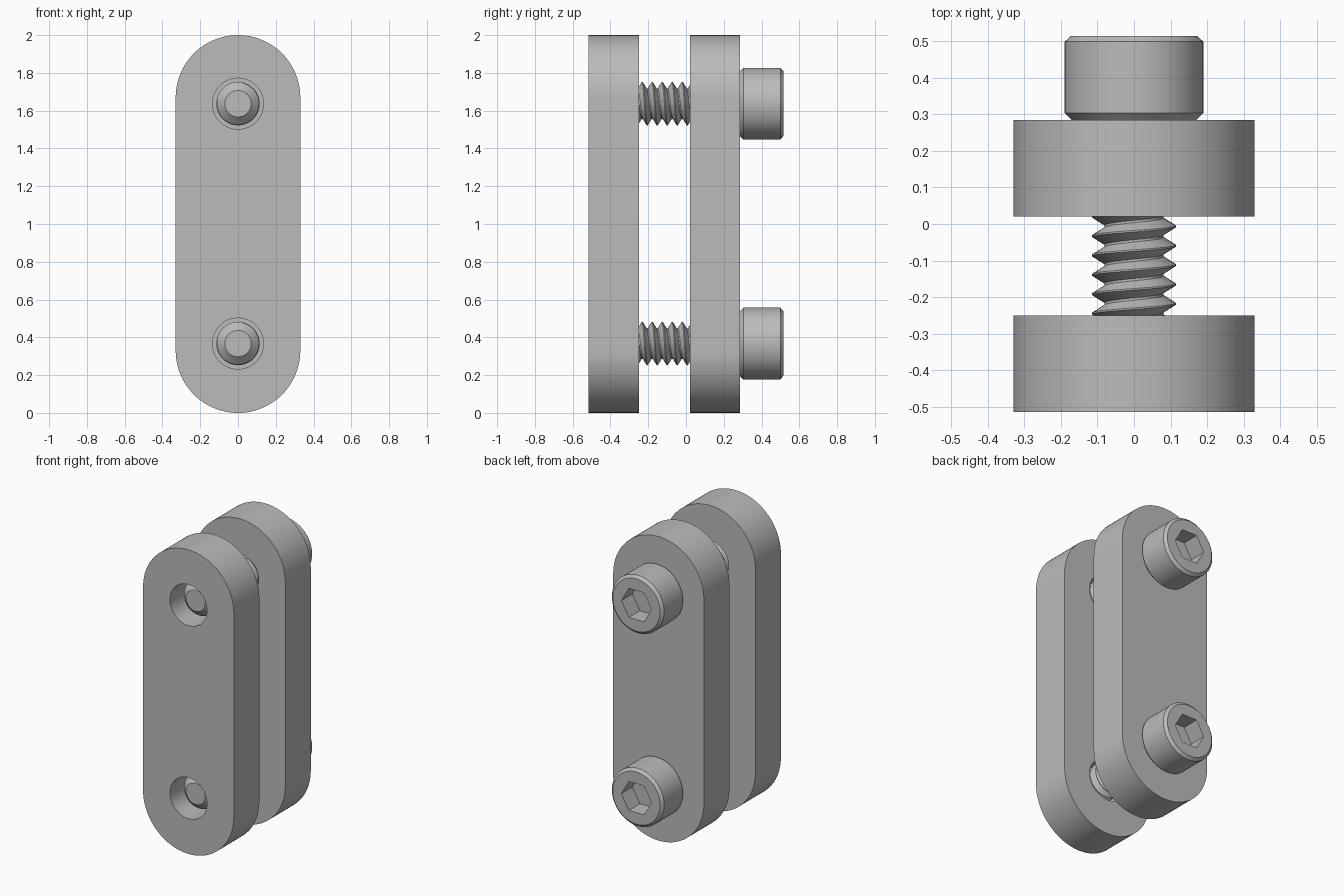
import bpy, bmesh
from math import cos, sin, pi, tau, radians
from mathutils import Matrix

if "Cube" in bpy.data.objects:
    bpy.data.objects.remove(bpy.data.objects["Cube"])

steel = bpy.data.materials.new("grey_steel")
steel.use_nodes = True
GREY = (0.5, 0.5, 0.5, 1)
steel.diffuse_color = GREY
steel.node_tree.nodes["Principled BSDF"].inputs["Base Color"].default_value = GREY

BOLT_Z = {"lower": 0.367, "upper": 1.637}


def finish(bm, name):
    """Turn a bmesh into a named, coloured object."""
    bmesh.ops.recalc_face_normals(bm, faces=bm.faces)
    mesh = bpy.data.meshes.new(name)
    bm.to_mesh(mesh)
    bm.free()
    mesh.materials.append(steel)
    ob = bpy.data.objects.new(name, mesh)
    bpy.context.collection.objects.link(ob)
    return ob


def smooth(ob):
    bpy.ops.object.select_all(action="DESELECT")
    ob.select_set(True)
    bpy.context.view_layer.objects.active = ob
    bpy.ops.object.shade_smooth_by_angle(angle=radians(30))


def prism(name, outline, y0, y1):
    """Extrude an (x, z) outline along y."""
    bm = bmesh.new()
    face = bm.faces.new([bm.verts.new((x, y0, z)) for x, z in outline])
    new = bmesh.ops.extrude_face_region(bm, geom=[face])["geom"]
    moved = [v for v in new if isinstance(v, bmesh.types.BMVert)]
    bmesh.ops.translate(bm, verts=moved, vec=(0, y1 - y0, 0))
    return finish(bm, name)


def ring(radius, cz, n):
    return [(radius * cos(tau * i / n), cz + radius * sin(tau * i / n)) for i in range(n)]


def cut(ob, cutter):
    """Subtract the cutter, then throw it away."""
    cutter.hide_render = True
    mod = ob.modifiers.new("cut", "BOOLEAN")
    mod.operation, mod.solver, mod.object = "DIFFERENCE", "EXACT", cutter
    bpy.context.view_layer.objects.active = ob
    bpy.ops.object.modifier_apply(modifier=mod.name)
    bpy.data.objects.remove(cutter)


def lathe(name, profile, cz, n=64):
    """Spin a (radius, y) profile about a y axis at height cz."""
    bm = bmesh.new()
    verts = [bm.verts.new((r, y, 0)) for r, y in profile]
    edges = [bm.edges.new(pair) for pair in zip(verts, verts[1:])]
    bmesh.ops.spin(bm, geom=verts + edges, cent=(0, 0, 0), axis=(0, 1, 0),
                   angle=tau, steps=n, use_duplicate=False)
    bmesh.ops.remove_doubles(bm, verts=bm.verts, dist=1e-5)
    bmesh.ops.translate(bm, verts=bm.verts, vec=(0, 0, cz))
    return finish(bm, name)


# Rounded plates with clearance holes
def plate(name, y0, y1, r=0.33, n=48):
    arc = [(r * cos(pi * i / n), r * sin(pi * i / n)) for i in range(n + 1)]
    outline = [(x, 2 - r + z) for x, z in arc] + [(-x, r - z) for x, z in arc]
    ob = prism(name, outline, y0, y1)
    for cz in BOLT_Z.values():
        cut(ob, prism("hole_cutter", ring(0.135, cz, 64), y0 - 0.1, y1 + 0.1))
    smooth(ob)


# Helical thread, trimmed to the tapered tip
def thread(name, cz, y0=-0.44, y1=0.285, pitch=0.053, n=40):
    root, crest, tip = 0.081, 0.115, 0.07
    section = [(root, -0.5), (root, -0.44), (crest, -0.04), (crest, 0.04), (root, 0.44), (root, 0.5)]
    turns = int((y1 - y0) / pitch) + 2
    bm = bmesh.new()
    last = None
    for i in range(turns * n + 1):
        a = tau * i / n
        row = []
        for r, offset in section:
            y = y1 + pitch * (0.5 + offset - i / n)
            y = min(max(y, y0), y1)
            r = min(r, tip + (y - y0) * 1.1)
            row.append(bm.verts.new((r * cos(a), y, cz + r * sin(a))))
        if last:
            for k in range(len(row) - 1):
                bm.faces.new((last[k], last[k + 1], row[k + 1], row[k]))
        last = row
    bmesh.ops.remove_doubles(bm, verts=bm.verts, dist=1e-5)
    bmesh.ops.dissolve_degenerate(bm, edges=bm.edges, dist=1e-5)
    smooth(finish(bm, name))


plate("front_plate", -0.515, -0.25)
plate("back_plate", 0.02, 0.285)

for side, cz in BOLT_Z.items():
    # Socket head with chamfered rims and a hexagonal recess
    head = lathe(side + "_bolt_head", [(0, 0.285), (0.171, 0.285), (0.19, 0.304),
                                       (0.19, 0.499), (0.172, 0.515), (0, 0.515)], cz)
    cut(head, prism("socket_cutter", ring(0.11, cz, 6), 0.4, 0.6))
    smooth(head)
    # Threaded shank and its tapered tip
    thread(side + "_bolt_thread", cz)
    smooth(lathe(side + "_bolt_tip", [(0, -0.4405), (0.07, -0.4405), (0.112, -0.401),
                                      (0.08, -0.385), (0.08, 0.285)], cz, 48))
